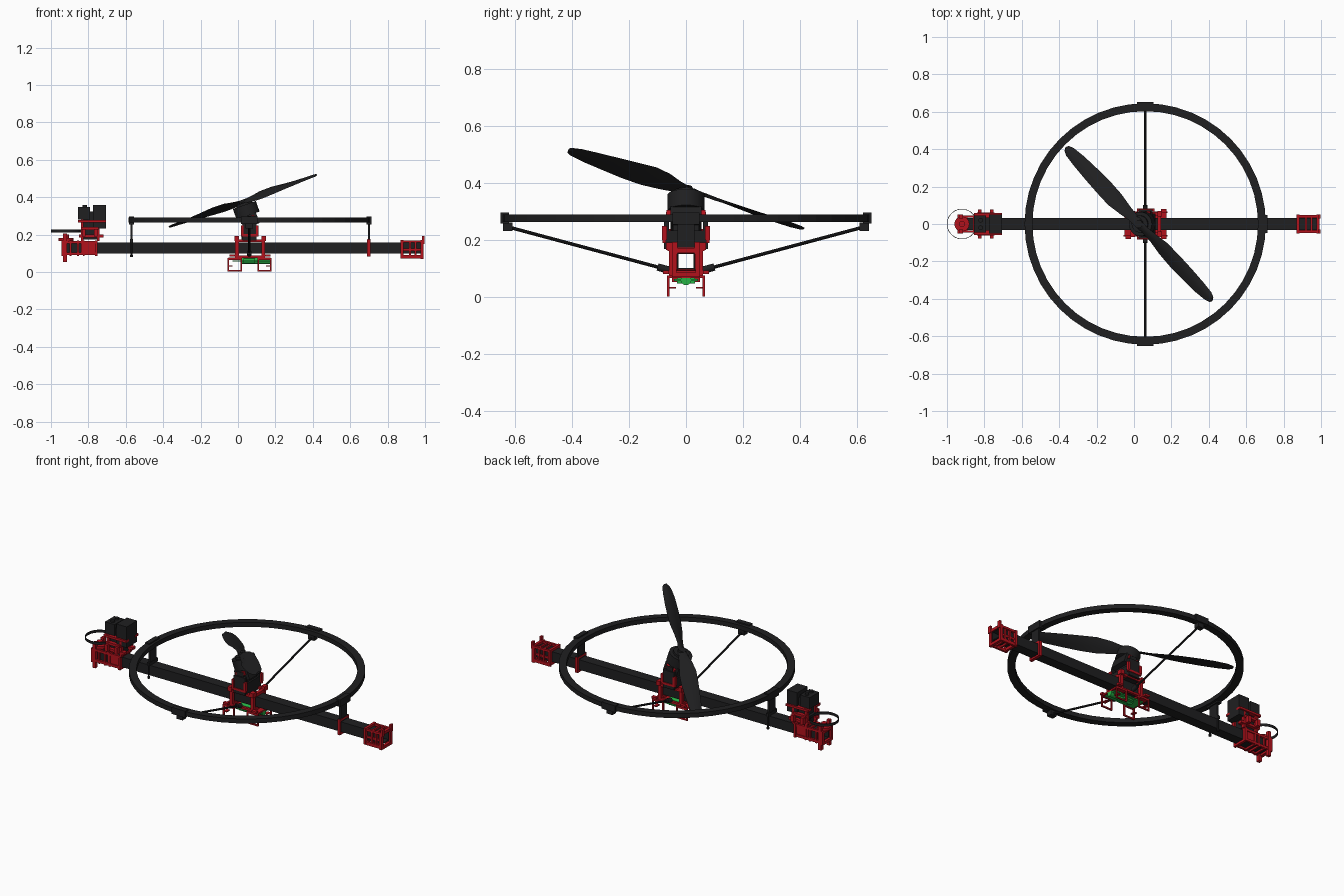
import bpy, bmesh, math
from mathutils import Matrix, Vector


def material(name, rgb):
    m = bpy.data.materials.new(name)
    m.diffuse_color = (*rgb, 1)
    return m


BLACK = material("black", (0.014, 0.014, 0.015))
RED = material("red", (0.45, 0.006, 0.012))
GREEN = material("green", (0.02, 0.45, 0.06))


def finish(name, bm, mat, smooth=False):
    bmesh.ops.recalc_face_normals(bm, faces=bm.faces)
    me = bpy.data.meshes.new(name)
    bm.to_mesh(me)
    bm.free()
    me.materials.append(mat)
    ob = bpy.data.objects.new(name, me)
    bpy.context.collection.objects.link(ob)
    if smooth:
        bpy.ops.object.select_all(action='DESELECT')
        ob.select_set(True)
        bpy.context.view_layer.objects.active = ob
        bpy.ops.object.shade_smooth_by_angle(angle=math.radians(35))
    return ob


def boxes(name, mat, items, mirror=False, xf=Matrix()):
    """Each item is x0, x1, y0, y1, z0, z1; mirror repeats across y = 0."""
    bm = bmesh.new()
    for x0, x1, y0, y1, z0, z1 in items:
        for s in ((1, -1) if mirror else (1,)):
            c = Vector(((x0 + x1) / 2, s * (y0 + y1) / 2, (z0 + z1) / 2))
            size = Matrix.Diagonal((x1 - x0, y1 - y0, z1 - z0, 1))
            bmesh.ops.create_cube(bm, size=1, matrix=xf @ Matrix.Translation(c) @ size)
    return finish(name, bm, mat)


def rods(name, mat, items, sides=16, xf=Matrix()):
    """Each item is start, end, radius."""
    bm = bmesh.new()
    for a, b, r in items:
        a, b = xf @ Vector(a), xf @ Vector(b)
        rot = (b - a).to_track_quat('Z', 'Y').to_matrix().to_4x4()
        bmesh.ops.create_cone(bm, cap_ends=True, segments=sides, radius1=r, radius2=r,
                              depth=(b - a).length, matrix=Matrix.Translation((a + b) / 2) @ rot)
    return finish(name, bm, mat, True)


def ring(name, mat, cx, r0, r1, z0, z1, n):
    bm = bmesh.new()
    loops = []
    for i in range(n):
        a = 2 * math.pi * i / n
        loops.append([bm.verts.new((cx + r * math.cos(a), r * math.sin(a), z))
                      for r, z in ((r0, z0), (r1, z0), (r1, z1), (r0, z1))])
    for i in range(n):
        p, q = loops[i], loops[(i + 1) % n]
        for k in range(4):
            bm.faces.new((p[k], p[(k + 1) % 4], q[(k + 1) % 4], q[k]))
    return finish(name, bm, mat)


def collar(x0, x1, w=0.042, z0=0.085, z1=0.17, t=0.011):
    """Four boxes forming a hollow frame around the boom."""
    return [(x0, x1, -w, -w + t, z0, z1), (x0, x1, w - t, w, z0, z1),
            (x0, x1, -w, w, z0, z0 + t), (x0, x1, -w, w, z1 - t, z1)]


# Hollow boom and guard ring
boxes("boom", BLACK, collar(-0.93, 0.985, 0.031, 0.098, 0.158, 0.005))
ring("guard_ring", BLACK, 0.06, 0.603, 0.645, 0.264, 0.291, 48)

# Ring side clamps and diagonal struts
boxes("ring_side_clamps", BLACK, [(0.015, 0.105, 0.622, 0.652, 0.258, 0.298),
                                  (0.04, 0.08, 0.61, 0.642, 0.232, 0.262)], True)
rods("ring_struts", BLACK, [((0.06, s * 0.63, 0.248), (0.06, s * 0.07, 0.098), 0.006) for s in (1, -1)], 10)
rods("strut_sockets", BLACK, [((0.06, s * 0.10, 0.106), (0.06, s * 0.06, 0.095), 0.013) for s in (1, -1)])

# Ring supports standing on the boom
for x, nm in ((-0.57, "tail"), (0.70, "nose")):
    boxes(nm + "_ring_support", BLACK, [
        (x - 0.006, x + 0.006, -0.03, 0.03, 0.155, 0.27),
        (x - 0.014, x + 0.014, -0.048, 0.048, 0.255, 0.298),
        (x - 0.008, x + 0.008, -0.042, 0.042, 0.158, 0.176)])
rods("tail_support_bolts", BLACK, [((-0.57, s * 0.034, 0.082), (-0.57, s * 0.034, 0.18), 0.005) for s in (1, -1)]
     + [((-0.57, s * 0.034, 0.08), (-0.57, s * 0.034, 0.09), 0.008) for s in (1, -1)], 10)
boxes("nose_support_collar", RED, collar(0.691, 0.709, 0.043, 0.082, 0.175))

# Nose end clamp
boxes("nose_clamp", RED, collar(0.87, 0.885, 0.05, 0.078, 0.172, 0.017)
      + collar(0.915, 0.925, 0.045, 0.082, 0.168) + collar(0.945, 0.955, 0.045, 0.082, 0.168)
      + collar(0.975, 0.992, 0.05, 0.07, 0.172, 0.017))
boxes("nose_clamp_rails", RED, [(0.87, 0.99, 0.034, 0.047, 0.073, 0.092), (0.87, 0.99, 0.034, 0.047, 0.157, 0.17),
                                (0.88, 0.985, 0.033, 0.04, 0.112, 0.125),
                                (0.985, 0.997, 0.03, 0.05, 0.15, 0.193)], True)

# Tail end clamp
boxes("tail_clamp", RED, collar(-0.945, -0.925, 0.05, 0.085, 0.168, 0.016)
      + collar(-0.90, -0.89, 0.045, 0.085, 0.168) + collar(-0.86, -0.85, 0.045, 0.085, 0.168)
      + collar(-0.83, -0.82, 0.045, 0.085, 0.168) + collar(-0.765, -0.75, 0.05, 0.085, 0.17, 0.016))
boxes("tail_clamp_rails", RED, [(-0.94, -0.75, 0.034, 0.046, 0.09, 0.105), (-0.94, -0.75, 0.034, 0.046, 0.153, 0.167),
                                (-0.84, -0.75, 0.032, 0.04, 0.1, 0.16)], True)
boxes("tail_clamp_tabs", RED, [(-0.935, -0.915, 0.03, 0.05, 0.053, 0.205)], True)

# Tail loop and its pulley plate
ring("tail_loop", BLACK, -0.92, 0.078, 0.081, 0.212, 0.228, 40)
boxes("tail_loop_arm", BLACK, [(-0.845, -0.80, -0.03, 0.03, 0.212, 0.228)])
rods("tail_disc", RED, [((-0.92, 0, 0.165), (-0.92, 0, 0.182), 0.04), ((-0.92, 0, 0.18), (-0.92, 0, 0.2), 0.016)], 24)

# Tail actuator mount and housings
boxes("tail_mount", RED, [(-0.84, -0.825, 0.03, 0.05, 0.165, 0.28), (-0.755, -0.74, 0.03, 0.05, 0.165, 0.28),
                          (-0.85, -0.72, 0.025, 0.055, 0.185, 0.2), (-0.855, -0.705, 0.03, 0.06, 0.265, 0.278),
                          (-0.835, -0.815, 0.055, 0.078, 0.19, 0.23), (-0.77, -0.75, 0.055, 0.078, 0.19, 0.23),
                          (-0.84, -0.745, 0.04, 0.062, 0.225, 0.24)], True)
boxes("tail_actuator", BLACK, [(-0.83, -0.75, -0.035, 0.035, 0.175, 0.30), (-0.855, -0.79, -0.045, 0.045, 0.28, 0.348),
                               (-0.775, -0.706, -0.05, 0.05, 0.232, 0.358), (-0.80, -0.76, -0.035, 0.035, 0.28, 0.325)])
rods("tail_actuator_pins", BLACK, [((-0.82, s * 0.02, 0.34), (-0.82, s * 0.02, 0.358), 0.012) for s in (1, -1)])

# Centre cradle: red frames round the boom, with corner posts and ears
boxes("centre_cradle", RED, collar(-0.015, 0.005, 0.06, 0.075, 0.175, 0.018)
      + collar(0.125, 0.145, 0.06, 0.075, 0.175, 0.018))
boxes("cradle_rails", RED, [(-0.015, 0.145, 0.045, 0.06, 0.075, 0.088), (-0.015, 0.145, 0.045, 0.065, 0.162, 0.175),
                            (-0.02, 0.005, 0.04, 0.07, 0.165, 0.192), (0.125, 0.15, 0.04, 0.07, 0.165, 0.192),
                            (-0.045, -0.015, 0.06, 0.08, 0.082, 0.094), (0.145, 0.175, 0.06, 0.08, 0.082, 0.094)], True)

# Landing skids: open square loops under each corner
boxes("landing_skids", RED, [b for x in (-0.055, 0.104) for b in (
    (x, x + 0.076, 0.058, 0.067, 0.002, 0.010), (x, x + 0.076, 0.058, 0.067, 0.064, 0.076),
    (x, x + 0.008, 0.058, 0.067, 0.002, 0.07), (x + 0.068, x + 0.076, 0.058, 0.067, 0.002, 0.07))]
      + [(-0.05, -0.03, 0.035, 0.065, 0.03, 0.036), (0.15, 0.17, 0.035, 0.065, 0.03, 0.036)], True)
boxes("skid_crossbars", RED, [(-0.05, 0.02, -0.06, 0.06, 0.068, 0.078), (0.105, 0.175, -0.06, 0.06, 0.068, 0.078)])

# Green control board
boxes("control_board", GREEN, [(-0.03, 0.17, -0.042, 0.042, 0.056, 0.063), (0.03, 0.09, -0.032, 0.032, 0.048, 0.072)])
rods("board_cylinder", GREEN, [((0.02, 0, 0.06), (0.175, 0, 0.06), 0.018)], 20)

# Motor pedestal with side plates carrying the tilting motor
boxes("motor_pedestal", BLACK, [(0.02, 0.10, -0.06, 0.06, 0.16, 0.235), (0.03, 0.09, -0.045, 0.045, 0.23, 0.285)])
boxes("pedestal_side_plates", BLACK, [(0.025, 0.10, 0.06, 0.078, 0.17, 0.275), (0.04, 0.085, 0.055, 0.07, 0.27, 0.30)], True)
boxes("pedestal_trim", RED, [(0.015, 0.03, 0.066, 0.084, 0.20, 0.25), (0.095, 0.11, 0.066, 0.084, 0.20, 0.25),
                             (0.015, 0.11, 0.07, 0.082, 0.19, 0.203)], True)

# Tilted motor
TILT = Matrix.Translation((0.03, 0, 0.37)) @ Matrix.Rotation(-0.339, 4, 'Y')
rods("motor", BLACK, [((0, 0, -0.072), (0, 0, -0.012), 0.065), ((0, 0, -0.014), (0, 0, 0), 0.045),
                      ((0, 0, -0.01), (0, 0, 0.018), 0.022)], 32, TILT)
boxes("motor_cradle", BLACK, [(-0.045, 0.045, -0.055, 0.055, -0.13, -0.07)], xf=TILT)
boxes("motor_cradle_trim", RED, [(-0.03, 0.03, 0.055, 0.068, -0.10, -0.078)], True, TILT)

# Twisted two-blade propeller: radius, lead edge, trail edge, twist in degrees
stations = ((0.0, 0.024, -0.024, 8), (0.05, 0.026, -0.026, 30), (0.11, 0.040, -0.032, 34), (0.19, 0.052, -0.042, 27),
            (0.28, 0.050, -0.044, 21), (0.38, 0.046, -0.040, 16), (0.48, 0.040, -0.034, 12),
            (0.55, 0.033, -0.024, 10), (0.575, 0.022, -0.014, 9), (0.583, 0.008, -0.004, 9))
section = ((0, 0), (0.25, 0.007), (0.6, 0.006), (1, 0), (0.6, -0.003), (0.25, -0.003))
bm = bmesh.new()
for half in (0, math.pi):
    spin = TILT @ Matrix.Rotation(-math.pi / 4 + half, 4, 'Z')
    loops = []
    for r, lead, trail, tw in stations:
        m = spin @ Matrix.Translation((r, 0, 0.008)) @ Matrix.Rotation(math.radians(tw), 4, 'X')
        loops.append([bm.verts.new(m @ Vector((0, lead + (trail - lead) * u, h))) for u, h in section])
    for p, q in zip(loops, loops[1:]):
        for k in range(6):
            j = (k + 1) % 6
            bm.faces.new((p[k], p[j], q[j], q[k]))
    bm.faces.new(loops[0])
    bm.faces.new(loops[-1])
finish("propeller", bm, BLACK, True)
